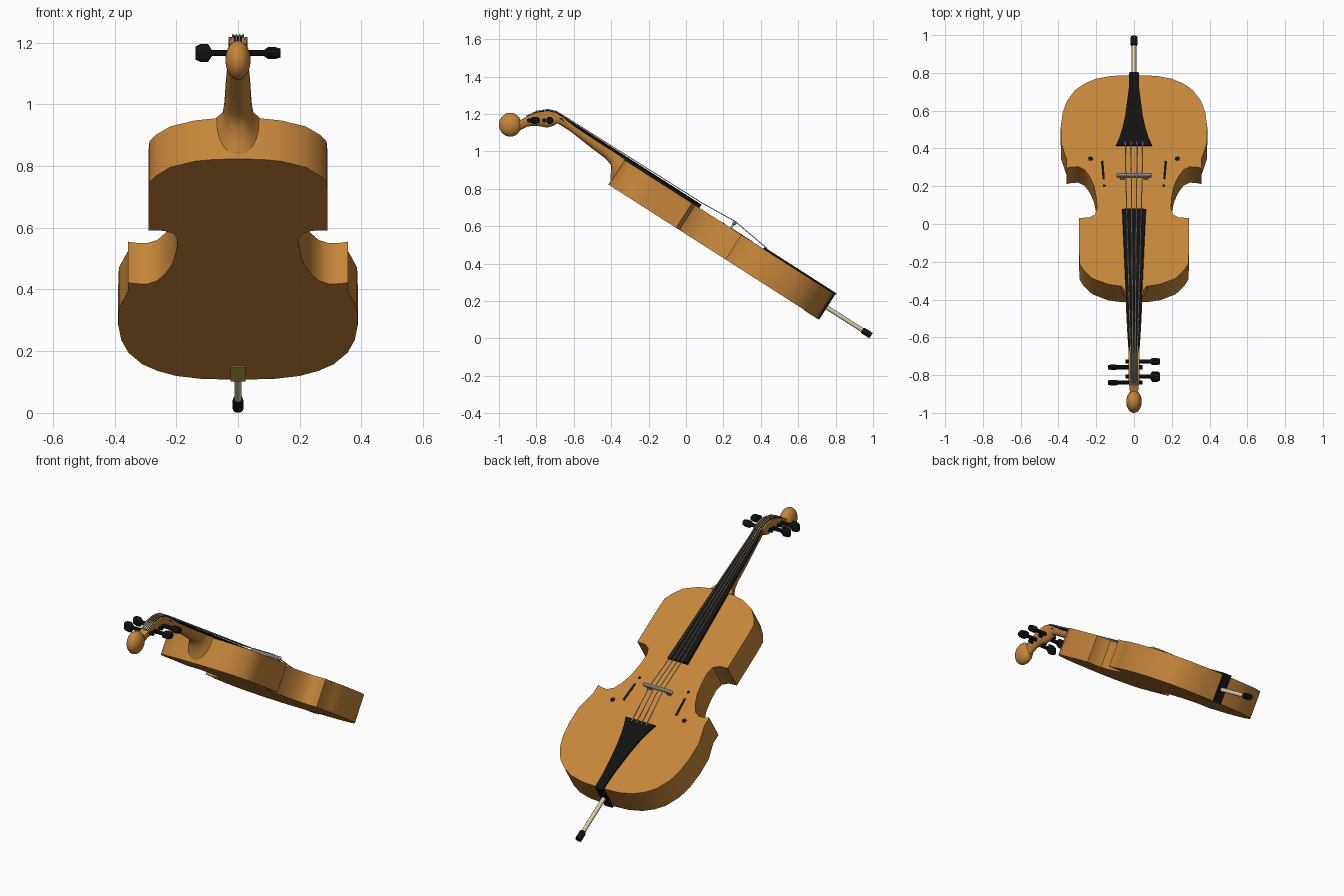
import bpy, bmesh, math
from mathutils import Vector

if "Cube" in bpy.data.objects:
    bpy.data.objects.remove(bpy.data.objects["Cube"])

# Local frame of the tilted instrument: s runs scroll -> end pin, n points out of the belly
ANG = math.radians(32.6)
U = Vector((0, math.cos(ANG), -math.sin(ANG)))
N = Vector((0, math.sin(ANG), math.cos(ANG)))
X = Vector((1, 0, 0))
ORIGIN = Vector((0, -0.33, 0.955))
DEPTH = 0.157


def L(x, s, n):
    return ORIGIN + X * x + U * s + N * n


def material(name, rgb):
    m = bpy.data.materials.new(name)
    m.diffuse_color = (*rgb, 1)
    m.use_nodes = True
    m.node_tree.nodes["Principled BSDF"].inputs["Base Color"].default_value = m.diffuse_color
    return m


WOOD = material("amber_wood", (0.56, 0.235, 0.042))
BLACK = material("ebony_black", (0.006, 0.006, 0.006))
CREAM = material("cream", (0.68, 0.6, 0.4))
GREY = material("pale_grey", (0.5, 0.48, 0.42))
GOLD = material("olive_gold", (0.5, 0.4, 0.06))


def loft(name, rings, mat, angle=35):
    """Skin a list of equal-length closed rings and cap both ends."""
    k = len(rings[0])
    verts = [v for r in rings for v in r]
    faces = [(i * k + j, i * k + (j + 1) % k, (i + 1) * k + (j + 1) % k, (i + 1) * k + j)
             for i in range(len(rings) - 1) for j in range(k)]
    faces += [tuple(range(k)), tuple(range(len(verts) - k, len(verts)))]
    me = bpy.data.meshes.new(name)
    me.from_pydata(verts, [], faces)
    bm = bmesh.new()
    bm.from_mesh(me)
    bmesh.ops.recalc_face_normals(bm, faces=bm.faces)
    bm.to_mesh(me)
    bm.free()
    me.materials.append(mat)
    ob = bpy.data.objects.new(name, me)
    bpy.context.collection.objects.link(ob)
    bpy.ops.object.select_all(action='DESELECT')
    ob.select_set(True)
    bpy.context.view_layer.objects.active = ob
    bpy.ops.object.shade_smooth_by_angle(angle=math.radians(angle))
    return ob


def circle(c, a, b, ra, rb, k):
    return [c + a * ra * math.cos(t) + b * rb * math.sin(t)
            for t in (2 * math.pi * i / k for i in range(k))]


def plate(name, pts, n0, n1, mat):
    """Flat plate from an (x, s) outline between two heights."""
    return loft(name, [[L(x, s, n) for x, s in pts] for n in (n0, n1)], mat)


def mirrored(half):
    return half + [(-x, s) for x, s in reversed(half) if x > 0]


# Body: upper bout, waist with corners, lower bout
half = [(0, 0), (0.08, 0.003), (0.14, 0.014), (0.22, 0.05), (0.265, 0.1), (0.287, 0.14), (0.29, 0.2),
        (0.29, 0.43), (0.24, 0.432), (0.208, 0.45), (0.195, 0.49), (0.2, 0.56), (0.212, 0.63),
        (0.235, 0.69), (0.262, 0.733), (0.295, 0.752), (0.33, 0.75), (0.357, 0.743),
        (0.357, 0.8), (0.372, 0.85), (0.386, 0.9), (0.388, 1.0), (0.378, 1.09), (0.355, 1.165),
        (0.31, 1.235), (0.26, 1.275), (0.2, 1.305), (0.12, 1.322), (0, 1.328)]
plate("body", mirrored(half), 0, -DEPTH, WOOD)


# Neck, heel and peg box: half width, top (y, z), bottom (y, z)
def neck_section(hw, top, bot, k=12):
    t, b = Vector((0, *top)), Vector((0, *bot))
    return [t + X * hw * math.cos(a) + (b - t) * math.sin(a) ** 0.8
            for a in (math.pi * max(0.0, min(1.0, i / k)) * 0.99999 for i in range(k + 1))]


neck = [(0.07, (-0.325, 0.957), (-0.405, 0.825)), (0.05, (-0.35, 0.973), (-0.403, 0.87)),
        (0.045, (-0.39, 0.998), (-0.4, 0.925)), (0.043, (-0.43, 1.023), (-0.43, 0.962)),
        (0.04, (-0.5, 1.068), (-0.51, 1.022)), (0.034, (-0.6, 1.135), (-0.615, 1.105)),
        (0.03, (-0.66, 1.185), (-0.685, 1.15)), (0.03, (-0.695, 1.208), (-0.71, 1.137)),
        (0.03, (-0.738, 1.218), (-0.742, 1.127)), (0.03, (-0.8, 1.209), (-0.795, 1.137)),
        (0.026, (-0.85, 1.187), (-0.845, 1.134)), (0.022, (-0.885, 1.168), (-0.885, 1.115)),
        (0.02, (-0.92, 1.165), (-0.92, 1.11))]
loft("neck_and_peg_box", [neck_section(*r) for r in neck], WOOD, 50)

# Scroll knob
sc = Vector((0, -0.94, 1.143))
loft("scroll", [circle(sc + Vector((0, 0.06 * math.cos(t), 0)), X, Vector((0, 0, 1)),
                       0.041 * math.sin(t), 0.064 * math.sin(t), 20)
                for t in (math.pi * (0.02 + 0.96 * i / 14) for i in range(15))], WOOD, 60)


# Fingerboard with arched top
def board_section(hw, s):
    arch = [L(hw * math.cos(a), s, 0.012 + 0.009 * math.sin(a))
            for a in (math.pi * i / 8 for i in range(9))]
    return [L(hw, s, -0.001)] + arch + [L(-hw, s, -0.001)]


loft("fingerboard", [board_section(0.063, 0.477), board_section(0.029, -0.414)], BLACK)

# Black slot on top of the peg box
slot = [(-0.655, 1.192), (-0.695, 1.212), (-0.738, 1.222), (-0.8, 1.213), (-0.855, 1.187)]
loft("peg_box_slot", [[Vector((x, y, z + d)) for x, d in
                       ((-0.02, 0), (0.02, 0), (0.02, -0.008), (-0.02, -0.008))]
                      for y, z in slot], BLACK)

# Pegs: y, side, knob radius in y, knob radius in z
Y, Z = Vector((0, 1, 0)), Vector((0, 0, 1))
for i, (y, side, ry, rz) in enumerate([(-0.84, -1, 0.015, 0.03), (-0.808, 1, 0.028, 0.02),
                                       (-0.758, -1, 0.014, 0.028), (-0.728, 1, 0.019, 0.02)]):
    def at(d):
        return Vector((side * d, y, 1.166))
    loft(f"peg_{i + 1}", [circle(at(d), Y, Z, max(0.011, ry * f), max(0.011, rz * f), 10)
                          for d, f in ((-0.045, 0), (0.085, 0), (0.097, 1), (0.122, 1), (0.138, 0.75))],
         BLACK)

# Bridge rod on two feet
loft("bridge", [circle(L(x, 0.678, 0.031), U, N, r, r, 10)
                for x, r in ((-0.096, 0.005), (-0.088, 0.011), (0.088, 0.011), (0.096, 0.005))], GREY)
for side, name in ((-1, "left"), (1, "right")):
    plate(f"bridge_foot_{name}", [(side * x, s) for x, s in
                                  ((0.05, 0.672), (0.075, 0.672), (0.075, 0.684), (0.05, 0.684))],
          0, 0.028, GREY)

# Strings from peg box over nut and bridge to the tailpiece
for i in range(4):
    k = i - 1.5
    path = [Vector((k * 0.011, y, z + 0.003)) for y, z in reversed(slot[1:])]
    path += [L(k * 0.012, -0.414, 0.024), L(k * 0.026, 0.477, 0.03),
             L(k * 0.029, 0.678, 0.042), L(k * 0.031, 0.9, 0.012)]
    loft(f"string_{i + 1}", [circle(p, X, N, 0.0028, 0.0028, 6) for p in path], CREAM, 60)

# Tailpiece, its strap over the end, and the plate under the back
plate("tailpiece", mirrored([(0.095, 0.882), (0.077, 0.93), (0.061, 0.99), (0.046, 1.07),
                             (0.036, 1.16), (0.028, 1.23), (0.025, 1.34)]), -0.001, 0.01, BLACK)
plate("tail_strap", mirrored([(0.025, 1.32), (0.025, 1.338)]), 0.005, -DEPTH, BLACK)
plate("back_plate", mirrored([(0.025, 1.245), (0.025, 1.335)]), -DEPTH + 0.001, -DEPTH - 0.003, GOLD)

# Sound holes: slanted slot with a dot near each end
for side, name in ((-1, "left"), (1, "right")):
    slit = [(0.155, 0.675), (0.166, 0.675), (0.175, 0.785), (0.162, 0.79)]
    plate(f"sound_hole_{name}", [(side * x, s) for x, s in slit], -0.001, 0.002, BLACK)
    for j, (x, s, r) in enumerate(((0.23, 0.802, 0.013), (0.157, 0.632, 0.008))):
        loft(f"sound_hole_dot_{name}_{j + 1}",
             [circle(L(side * x, s, n), X, U, r, r, 10) for n in (-0.001, 0.002)], BLACK)

# End pin and rubber tip
loft("end_pin", [circle(L(0, s, -0.081), X, N, 0.012, 0.012, 12) for s in (1.3, 1.58)], CREAM)
loft("end_pin_tip", [circle(L(0, s, -0.081), X, N, r, r, 10)
                     for s, r in ((1.562, 0.015), (1.572, 0.018), (1.618, 0.018))], BLACK)
